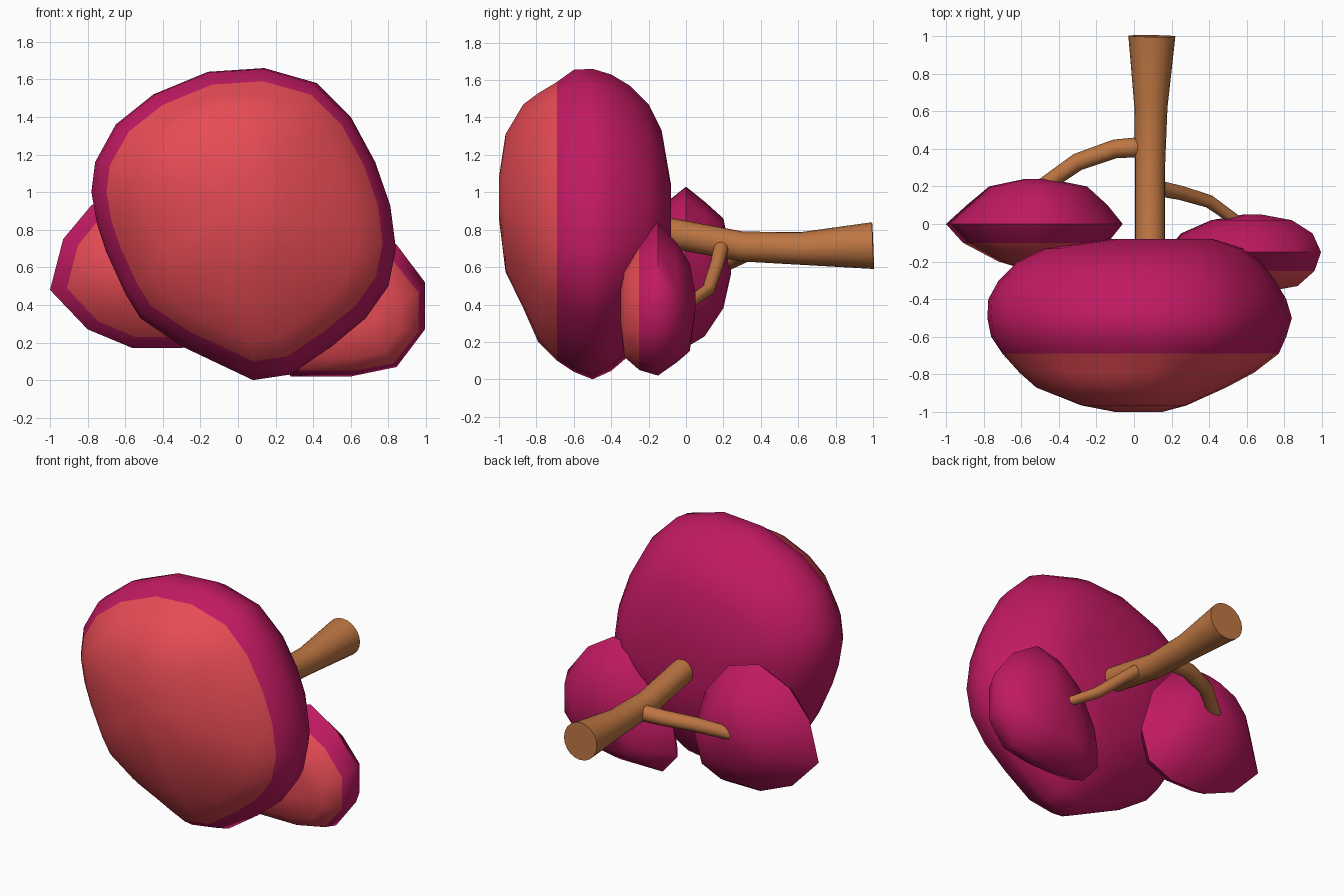
import bpy, bmesh, math
from mathutils import Vector


def material(name, rgb):
    m = bpy.data.materials.new(name)
    m.diffuse_color = (*rgb, 1)
    return m


CORAL = material("coral", (0.81, 0.072, 0.092))
MAGENTA = material("magenta", (0.53, 0.010, 0.122))
BROWN = material("bark brown", (0.51, 0.18, 0.055))


def finish(bm, name, mats, angle=45):
    bmesh.ops.recalc_face_normals(bm, faces=bm.faces)
    me = bpy.data.meshes.new(name)
    bm.to_mesh(me)
    bm.free()
    for m in mats:
        me.materials.append(m)
    ob = bpy.data.objects.new(name, me)
    bpy.context.collection.objects.link(ob)
    bpy.ops.object.select_all(action='DESELECT')
    ob.select_set(True)
    bpy.context.view_layer.objects.active = ob
    bpy.ops.object.shade_smooth_by_angle(angle=math.radians(angle))
    return ob


def skin(bm, rings):
    for a, b in zip(rings, rings[1:]):
        n = len(a)
        for i in range(n):
            bm.faces.new((a[i], a[(i + 1) % n], b[(i + 1) % n], b[i]))


def pad(name, outline, layers, front_y):
    """Fit the front outline (x, z) into each layer's (y, x0, x1, z0, z1) box."""
    xs, zs = zip(*outline)
    ax, az = min(xs), min(zs)
    w, h = max(xs) - ax, max(zs) - az
    bm = bmesh.new()
    rings = [[bm.verts.new((x0 + (x - ax) / w * (x1 - x0), y,
                            z0 + (z - az) / h * (z1 - z0)))
              for x, z in outline] for y, x0, x1, z0, z1 in layers]
    skin(bm, rings)
    bm.faces.new(rings[0])
    bm.faces.new(rings[-1])
    # front is coral, the rest magenta
    for f in bm.faces:
        f.material_index = 1 if f.calc_center_median().y < front_y else 0
    return finish(bm, name, [MAGENTA, CORAL], 60)


def branch(name, points, sides):
    """Tapered tube through (x, y, z, radius) points."""
    bm = bmesh.new()
    pos = [Vector(p[:3]) for p in points]
    rings = []
    for i, p in enumerate(points):
        d = (pos[min(i + 1, len(pos) - 1)] - pos[max(i - 1, 0)]).normalized()
        u = d.cross(Vector((0, 0, 1))).normalized()
        v = u.cross(d)
        rings.append([bm.verts.new(pos[i] + p[3] * (
            u * math.cos(math.tau * k / sides) + v * math.sin(math.tau * k / sides)))
            for k in range(sides)])
    skin(bm, rings)
    bm.faces.new(rings[0])
    bm.faces.new(rings[-1])
    return finish(bm, name, [BROWN])


# large pad
pad("large_pad",
    [(0.14, 1.66), (-0.16, 1.64), (-0.45, 1.52), (-0.65, 1.36), (-0.76, 1.16),
     (-0.78, 1.0), (-0.75, 0.83), (-0.7, 0.68), (-0.6, 0.46), (-0.52, 0.33),
     (-0.3, 0.18), (0.08, 0.0), (0.28, 0.03), (0.5, 0.18), (0.68, 0.33),
     (0.8, 0.5), (0.84, 0.7), (0.81, 0.93), (0.73, 1.16), (0.6, 1.4), (0.42, 1.58)],
    [(-1.0, -0.1, 0.15, 0.86, 1.08), (-0.965, -0.28, 0.28, 0.575, 1.31),
     (-0.87, -0.52, 0.49, 0.38, 1.47), (-0.79, -0.61, 0.64, 0.2, 1.53),
     (-0.69, -0.70, 0.77, 0.1, 1.59), (-0.6, -0.76, 0.81, 0.04, 1.655),
     (-0.5, -0.78, 0.84, 0, 1.66), (-0.4, -0.775, 0.81, 0.045, 1.63),
     (-0.3, -0.72, 0.75, 0.13, 1.57), (-0.2, -0.62, 0.67, 0.25, 1.47),
     (-0.13, -0.48, 0.58, 0.4, 1.33), (-0.08, -0.115, 0.42, 0.6, 1.04)], -0.69)

# small pad on the left
pad("left_pad",
    [(-1, 0.48), (-0.93, 0.75), (-0.78, 0.93), (-0.55, 1.03), (-0.32, 0.96),
     (-0.15, 0.75), (-0.06, 0.45), (-0.12, 0.25), (-0.3, 0.17), (-0.56, 0.17),
     (-0.8, 0.27)],
    [(-0.23, -0.62, -0.42, 0.5, 0.68), (-0.2, -0.72, -0.32, 0.4, 0.8),
     (-0.1, -0.91, -0.14, 0.23, 0.95), (0, -1, -0.06, 0.17, 1.03),
     (0.1, -0.89, -0.14, 0.23, 0.95), (0.2, -0.77, -0.25, 0.38, 0.86),
     (0.24, -0.58, -0.45, 0.56, 0.66)], -0.1)

# small pad on the right
pad("right_pad",
    [(0.28, 0.02), (0.17, 0.15), (0.2, 0.35), (0.34, 0.66), (0.5, 0.81),
     (0.65, 0.84), (0.84, 0.72), (0.99, 0.52), (0.99, 0.27), (0.84, 0.07),
     (0.6, 0.02)],
    [(-0.35, 0.5, 0.76, 0.28, 0.5), (-0.33, 0.36, 0.87, 0.12, 0.62),
     (-0.25, 0.24, 0.96, 0.05, 0.73), (-0.15, 0.17, 0.995, 0.02, 0.84),
     (-0.05, 0.25, 0.95, 0.09, 0.73), (0.02, 0.41, 0.84, 0.15, 0.62),
     (0.05, 0.58, 0.68, 0.36, 0.46)], -0.25)

# main stem and its two twigs
branch("main_stem",
       [(0.085, -0.2, 0.80, 0.08), (0.085, -0.07, 0.78, 0.08),
        (0.085, 0.3, 0.71, 0.08), (0.09, 0.62, 0.70, 0.088),
        (0.095, 1.0, 0.715, 0.125)], 20)
branch("left_twig",
       [(0.06, 0.41, 0.7, 0.055), (-0.1, 0.4, 0.7, 0.05),
        (-0.3, 0.33, 0.68, 0.047), (-0.5, 0.19, 0.61, 0.042)], 10)
branch("right_twig",
       [(0.13, 0.19, 0.71, 0.042), (0.25, 0.165, 0.61, 0.038),
        (0.4, 0.12, 0.48, 0.035), (0.54, 0.02, 0.41, 0.03)], 10)
